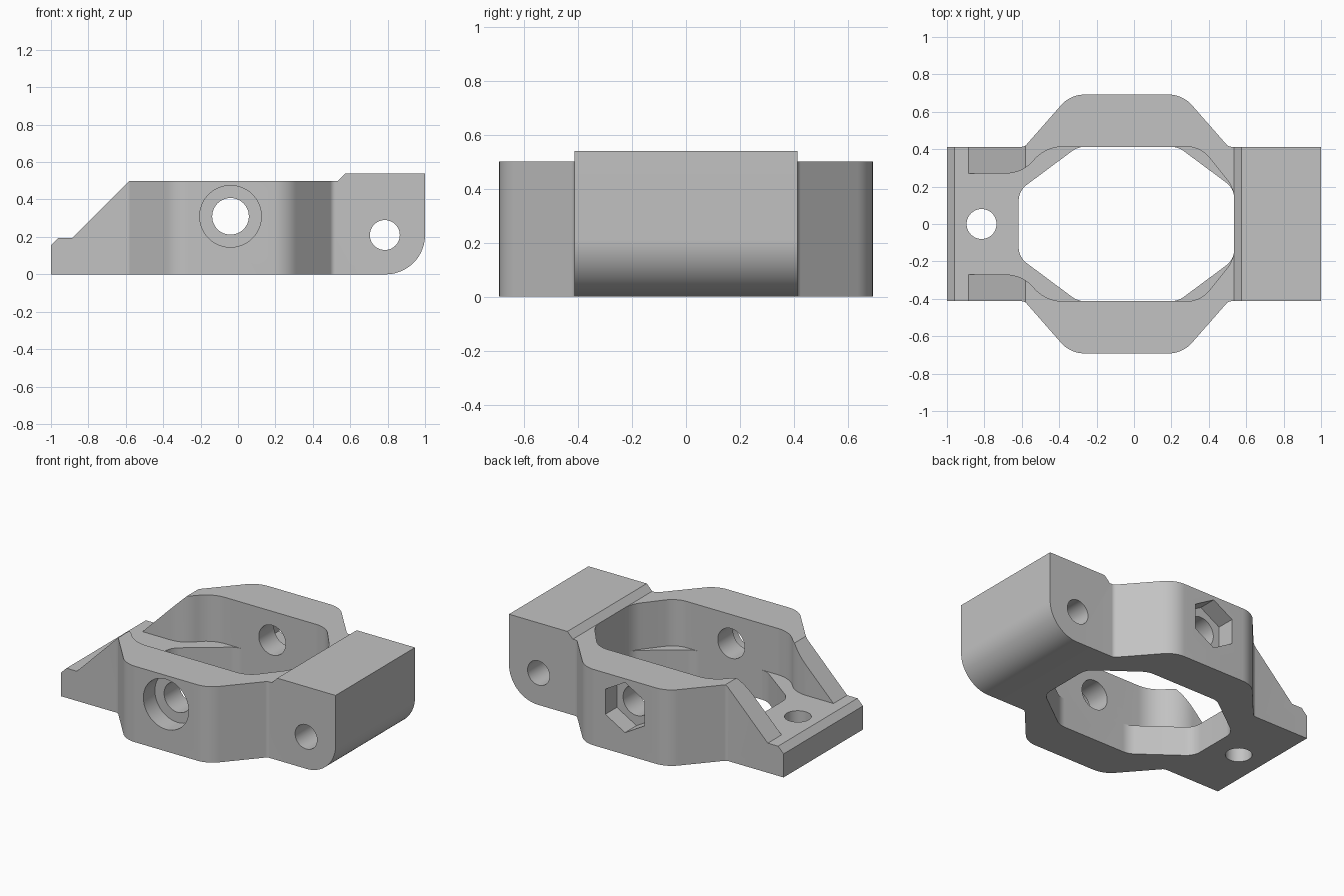
import bpy, bmesh, math
from mathutils import Vector

cube = bpy.data.objects.get("Cube")
if cube:
    bpy.data.objects.remove(cube, do_unlink=True)

grey = bpy.data.materials.new("plain grey")
grey.use_nodes = True
colour = (0.54, 0.54, 0.54, 1)
grey.diffuse_color = colour
grey.node_tree.nodes["Principled BSDF"].inputs["Base Color"].default_value = colour


def rounded(corners, steps=10):
    """Replace each (a, b, tangent length) corner with a circular arc."""
    out = []
    for i, (a, b, t) in enumerate(corners):
        p = Vector((a, b))
        if t == 0:
            out.append(p)
            continue
        before = (Vector(corners[i - 1][:2]) - p).normalized()
        after = (Vector(corners[(i + 1) % len(corners)][:2]) - p).normalized()
        start, end = p + before * t, p + after * t
        w = math.sin(before.angle(after) / 2)
        for k in range(steps + 1):
            s = k / steps
            f, g, h = (1 - s) ** 2, 2 * w * s * (1 - s), s * s
            out.append((start * f + p * g + end * h) / (f + g + h))
    return out


def mirrored(half):
    """Close a half outline by mirroring it over the long axis."""
    return rounded(half + [(x, -y, t) for x, y, t in reversed(half)])


def circle(x, y, r, sides=48):
    angles = [math.pi / 2 + math.tau * i / sides for i in range(sides)]
    return [Vector((x + r * math.cos(a), y + r * math.sin(a))) for a in angles]


def prism(name, points, axis, low, high):
    """Extrude a flat outline along y or z."""
    def place(p, d):
        return (p.x, p.y, d) if axis == "z" else (p.x, d, p.y)
    bm = bmesh.new()
    rings = [[bm.verts.new(place(p, d)) for p in points] for d in (low, high)]
    n = len(points)
    for ring in rings:
        bm.faces.new(ring)
    for i in range(n):
        j = (i + 1) % n
        bm.faces.new((rings[0][i], rings[0][j], rings[1][j], rings[1][i]))
    bmesh.ops.recalc_face_normals(bm, faces=bm.faces)
    mesh = bpy.data.meshes.new(name)
    bm.to_mesh(mesh)
    bm.free()
    mesh.materials.append(grey)
    obj = bpy.data.objects.new(name, mesh)
    bpy.context.collection.objects.link(obj)
    return obj


def combine(target, tool, operation):
    bpy.ops.object.select_all(action="DESELECT")
    bpy.context.view_layer.objects.active = target
    target.select_set(True)
    mod = target.modifiers.new("shape", "BOOLEAN")
    mod.operation, mod.solver, mod.object = operation, "EXACT", tool
    bpy.ops.object.modifier_apply(modifier=mod.name)
    bpy.data.objects.remove(tool, do_unlink=True)


# Side profile: low lip, ramp, flat wall top and raised end block
profile = rounded([(-1, 0, 0), (-1, .155, 0), (-.96, .195, 0), (-.885, .195, 0),
                   (-.58, .5, 0), (.535, .5, 0), (.575, .54, 0), (1, .54, 0),
                   (1, 0, .21)], 20)
body = prism("bracket_body", profile, "y", -1, 1)

# Plan outline with bulging side walls
outline = mirrored([(-1.1, .413, 0), (-.585, .413, .015), (-.34, .692, .075),
                    (.26, .692, .075), (.505, .413, .015), (1.1, .413, 0)])
combine(body, prism("plan", outline, "z", -.5, 1), "INTERSECT")

# Upper pocket, open at the low end
pocket = mirrored([(-1.2, .27, 0), (-.6, .27, .085), (-.47, .413, .09),
                   (.356, .413, .075), (.535, .19, .06)])
combine(body, prism("pocket", pocket, "z", .195, 1), "DIFFERENCE")

# Opening through the floor
opening = mirrored([(-.617, .177, .055), (-.3, .413, .04),
                    (.235, .413, .04), (.535, .19, .05)])
combine(body, prism("opening", opening, "z", -.5, .9), "DIFFERENCE")

# Holes, round recess at the front and hexagonal recess at the back
combine(body, prism("floor_hole", circle(-.815, 0, .08), "z", -.5, .9), "DIFFERENCE")
combine(body, prism("end_hole", circle(.785, .21, .08), "y", -1, 1), "DIFFERENCE")
combine(body, prism("cross_hole", circle(-.04, .31, .098), "y", -1, 1), "DIFFERENCE")
combine(body, prism("round_recess", circle(-.04, .31, .165), "y", -1, -.572), "DIFFERENCE")
combine(body, prism("hex_recess", circle(-.04, .31, .165, 6), "y", .572, 1), "DIFFERENCE")

bpy.ops.object.select_all(action="DESELECT")
body.select_set(True)
bpy.context.view_layer.objects.active = body
bpy.ops.object.shade_smooth_by_angle(angle=math.radians(20))
